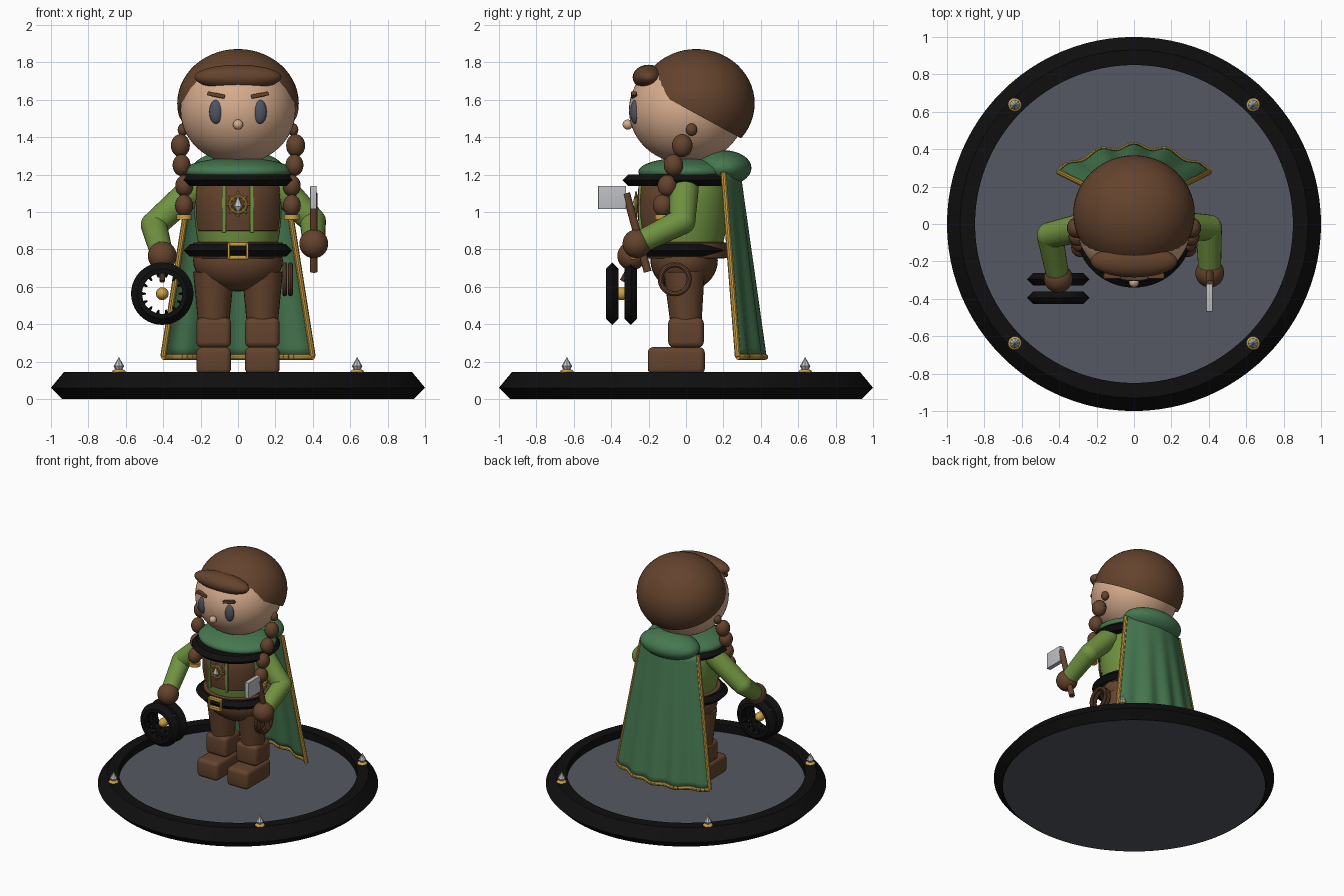
import bpy, bmesh, math
from mathutils import Matrix, Vector

if "Cube" in bpy.data.objects:
    bpy.data.objects.remove(bpy.data.objects["Cube"])

def material(name, r, g, b):
    m = bpy.data.materials.new(name)
    m.diffuse_color = [(c / 255 / 12.92 if c < 11 else ((c / 255 + .055) / 1.055) ** 2.4) for c in (r, g, b)] + [1]
    m.use_nodes = True
    m.node_tree.nodes["Principled BSDF"].inputs["Base Color"].default_value = m.diffuse_color
    return m

BROWN = material("brown leather and hair", 100, 67, 45)
SKIN = material("skin", 215, 172, 141)
TUNIC = material("light green cloth", 112, 146, 64)
GREEN = material("cape green", 70, 120, 80)
GOLD = material("gold", 205, 160, 65)
BLACK = material("black", 15, 15, 16)
SILVER = material("silver", 190, 192, 197)
GREY = material("slate grey", 85, 88, 98)
EYE = material("eye grey", 78, 84, 98)

def finish(name, bm, mat, M=Matrix()):
    bm.transform(M)
    bmesh.ops.recalc_face_normals(bm, faces=bm.faces)
    me = bpy.data.meshes.new(name)
    bm.to_mesh(me)
    bm.free()
    me.materials.append(mat)
    ob = bpy.data.objects.new(name, me)
    bpy.context.collection.objects.link(ob)
    return ob

def ball(name, loc, rad, mat, cut=None, seg=40):
    """Ellipsoid, optionally cut: (point, normal) keeps the normal side."""
    bm = bmesh.new()
    bmesh.ops.create_uvsphere(bm, u_segments=seg, v_segments=seg // 2, radius=1)
    rad = (rad,) * 3 if isinstance(rad, (int, float)) else rad
    bm.transform(Matrix.Translation(loc) @ Matrix.Diagonal((*rad, 1)))
    if cut:
        bmesh.ops.bisect_plane(bm, geom=bm.verts[:] + bm.edges[:] + bm.faces[:],
                               plane_co=cut[0], plane_no=cut[1], clear_inner=True)
    return finish(name, bm, mat)

def rod(name, a, b, r1, r2, mat, seg=24):
    a, b = Vector(a), Vector(b)
    bm = bmesh.new()
    bmesh.ops.create_cone(bm, cap_ends=True, segments=seg, radius1=r1, radius2=r2, depth=(b - a).length)
    q = (b - a).to_track_quat('Z', 'Y').to_matrix().to_4x4()
    return finish(name, bm, mat, Matrix.Translation((a + b) / 2) @ q)

def box(name, loc, size, mat, bevel=0.0, rot=(0, 0, 0)):
    bm = bmesh.new()
    bmesh.ops.create_cube(bm, size=1)
    bm.transform(Matrix.Diagonal((*size, 1)))
    if bevel:
        bmesh.ops.bevel(bm, geom=bm.edges[:], offset=bevel, segments=4, profile=.5, affect='EDGES')
    R = Matrix.Rotation(rot[1], 4, 'Y') @ Matrix.Rotation(rot[0], 4, 'X')
    return finish(name, bm, mat, Matrix.Translation(loc) @ R)

def lathe(name, prof, mat, loc=(0, 0, 0), scale=(1, 1, 1), rot=Matrix(), loop=False, arc=None, seg=64):
    """Turn an (r, z) profile about z; arc = half angle about the front."""
    bm = bmesh.new()
    n = seg + 1 if arc else seg
    rows = []
    for i in range(n):
        a = -math.pi / 2 + (arc * (2 * i / seg - 1) if arc else 2 * math.pi * i / seg)
        rows.append([bm.verts.new((r * math.cos(a), r * math.sin(a), z)) for r, z in prof])
    for i in range(seg):
        p, q = rows[i], rows[(i + 1) % n]
        for j in range(len(prof) if loop else len(prof) - 1):
            k = (j + 1) % len(prof)
            bm.faces.new((p[j], q[j], q[k], p[k]))
    bmesh.ops.remove_doubles(bm, verts=bm.verts, dist=1e-5)
    return finish(name, bm, mat, Matrix.Translation(loc) @ rot @ Matrix.Diagonal((*scale, 1)))

def ring(name, ro, ri, h, mat, **kw):
    """Ring with a pointed outer edge."""
    return lathe(name, [(ri, -h), (ro - h, -h), (ro, 0), (ro - h, h), (ri, h)], mat, loop=True, **kw)

def torus(name, R, r, mat, **kw):
    return lathe(name, [(R + r * math.cos(t * math.pi / 5), r * math.sin(t * math.pi / 5)) for t in range(10)],
                 mat, loop=True, seg=40, **kw)

FACE_Y = Matrix.Rotation(math.pi / 2, 4, 'X')
FACE_X = Matrix.Rotation(math.pi / 2, 4, 'Y')

# Display base
lathe("base_disc", [(0, 0), (.935, 0), (.935, .085), (0, .085)], GREY, seg=96)
lathe("base_rim", [(.85, .145), (.93, .145), (1, .06), (.94, 0), (.936, 0), (.85, .06)], BLACK, loop=True, seg=96)
for sx in (-1, 1):
    for sy in (-1, 1):
        p = (.637 * sx, .637 * sy, .145)
        ball("base_stud", p, (.036, .036, .016), GOLD, seg=20)
        lathe("base_spike", [(0, 0), (.014, .005), (.028, .03), (0, .08)], SILVER, loc=p, seg=8)

# Legs and boots
for s in (-1, 1):
    x = .13 * s
    rod("leg", (x, 0, .4), (x, -.01, .68), .083, .11, BROWN)
    box("boot_shaft", (x, 0, .355), (.185, .19, .16), BROWN, .03)
    box("boot_foot", (x, -.052, .205), (.185, .305, .145), BROWN, .03)
ball("hips", (0, -.01, .74), (.24, .18, .165), BROWN)

# Torso, vest and belt
body = [(.205, .8), (.222, .88), (.232, .97), (.235, 1.06), (.228, 1.14), (.18, 1.22)]
lathe("tunic", [(0, .8)] + body + [(0, 1.22)], TUNIC, loc=(0, -.013, 0))
lathe("vest", [(.2, .89), (.234, .9), (.245, .97), (.248, 1.06), (.241, 1.14), (.2, 1.2)], BROWN,
      loc=(0, -.013, 0), arc=1.15)
for s in (-1, 1):
    box("vest_strap", (.075 * s, -.245, 1.02), (.022, .02, .26), TUNIC, .005)
lathe("belt_band", [(.2, .75), (.238, .755), (.24, .835), (.2, .84)], BROWN, loc=(0, -.013, 0))
ring("belt_ring", .29, .2, .033, BLACK, loc=(0, -.035, .795), scale=(1, .88, 1))
for z in (.757, .828):
    box("buckle_bar", (0, -.28, z), (.11, .03, .022), GOLD, .005)
for s in (-1, 1):
    box("buckle_side", (.05 * s, -.287, .793), (.014, .02, .08), GOLD, .004)

# Chest badge: toothed ring with a spike in the middle
torus("badge_ring", .044, .008, GOLD, loc=(0, -.268, 1.04), rot=FACE_Y)
for i in range(8):
    c, s = math.cos(i * math.pi / 4), math.sin(i * math.pi / 4)
    rod("badge_tooth", (.03 * c, -.268, 1.04 + .03 * s), (.068 * c, -.268, 1.04 + .068 * s), .007, .005, GOLD, 8)
lathe("badge_spike", [(0, -.04), (.026, -.012), (0, .045)], SILVER, loc=(0, -.275, 1.04), scale=(1, .6, 1), seg=8)

# Rope coil at the hip
for x in (.25, .28):
    torus("rope_coil", .077, .014, BROWN, loc=(x, -.06, .64), rot=FACE_X)

# Arms and hands
for sh, el, ha in (((.24, -.01, 1.12), (.4, -.02, .95), (.405, -.262, .83)),
                   ((-.24, -.01, 1.12), (-.45, -.06, .93), (-.405, -.29, .765))):
    rod("upper_arm", sh, el, .078, .07, TUNIC)
    ball("shoulder", sh, .078, TUNIC)
    ball("elbow", el, .07, TUNIC)
    rod("forearm", el, ha, .07, .06, TUNIC)
    ball("hand", ha, .077, BROWN)

# Cleaver held in one hand
rod("cleaver_handle", (.405, -.205, .68), (.405, -.32, 1.1), .021, .021, BROWN, 12)
box("cleaver_blade", (.403, -.395, 1.077), (.034, .15, .125), SILVER, .004)

# Twin wheels hanging from the other hand
for y in (-.395, -.295):
    ring("wheel", .167, .108, .034, BLACK, loc=(-.405, y, .563), rot=FACE_Y, seg=40)
    for i in range(14):
        c, s = math.cos(i * math.pi / 7), math.sin(i * math.pi / 7)
        rod("wheel_tooth", (-.405 + .112 * c, y, .563 + .112 * s), (-.405 + .088 * c, y, .563 + .088 * s),
            .01, .004, BLACK, 6)
ball("wheel_hub", (-.405, -.345, .563), (.034, .045, .034), GOLD, seg=24)
rod("wheel_cord", (-.405, -.29, .72), (-.405, -.34, .63), .015, .015, BROWN, 10)

# Scarf, hood and collar ring
ball("scarf", (0, -.005, 1.215), (.295, .25, .075), GREEN)
ball("hood", (0, .2, 1.235), (.24, .15, .095), GREEN)
ring("collar_ring", .315, .2, .031, BLACK, loc=(0, -.025, 1.17))

# Head, hair and face
ball("head", (0, .005, 1.545), (.308, .31, .288), SKIN, seg=56)
ball("hair", (0, .055, 1.58), (.325, .312, .291), BROWN,
     cut=((0, -.195, 1.66), Vector((0, .48, .88))), seg=56)
ball("fringe", (0, -.2, 1.72), (.232, .085, .067), BROWN)
ball("nose", (0, -.312, 1.467), .027, SKIN, seg=20)
for s in (-1, 1):
    ball("eye", (.117 * s, -.272, 1.535), (.037, .026, .064), EYE, seg=24)
    box("eyebrow", (.117 * s, -.278, 1.625), (.095, .03, .022), BROWN, .005, rot=(0, -.2 * s, 0))
    # Braids
    for x, y, z, r in ((.295, .03, 1.44, .03), (.308, -.02, 1.355, .055), (.302, -.067, 1.25, .052),
                       (.287, -.1, 1.14, .052), (.288, -.125, 1.035, .052)):
        ball("braid", (x * s, y, z), (r * .92, r, r * 1.12), BROWN, seg=24)
    rod("braid_clasp", (.288 * s, -.125, .96), (.288 * s, -.125, .985), .042, .042, GOLD, 16)

# Cape with gold edging
def cape_point(u, v):
    y = .2 + .075 * v + (1 - u * u) * (.085 + .05 * v) + .014 * v * math.cos(u * 14)
    return Vector((u * (.245 + .155 * v), y, 1.21 - .985 * v))

bm = bmesh.new()
NU, NV = 48, 20
grid = [[bm.verts.new(cape_point(2 * i / NU - 1, j / NV)) for i in range(NU + 1)] for j in range(NV + 1)]
for j in range(NV):
    for i in range(NU):
        bm.faces.new((grid[j][i], grid[j][i + 1], grid[j + 1][i + 1], grid[j + 1][i]))
cape = finish("cape", bm, GREEN)
mod = cape.modifiers.new("thickness", 'SOLIDIFY')
mod.thickness, mod.offset = .014, 0

path = [cape_point(-1, j / 10) for j in range(10)] + [cape_point(2 * i / 32 - 1, 1) for i in range(33)] \
    + [cape_point(1, 1 - j / 10) for j in range(1, 11)]
for a, b in zip(path, path[1:]):
    rod("cape_trim", a, b, .016, .016, GOLD, 10)

# Shading
bpy.ops.object.select_all(action='SELECT')
bpy.context.view_layer.objects.active = cape
bpy.ops.object.shade_smooth_by_angle(angle=math.radians(35))
